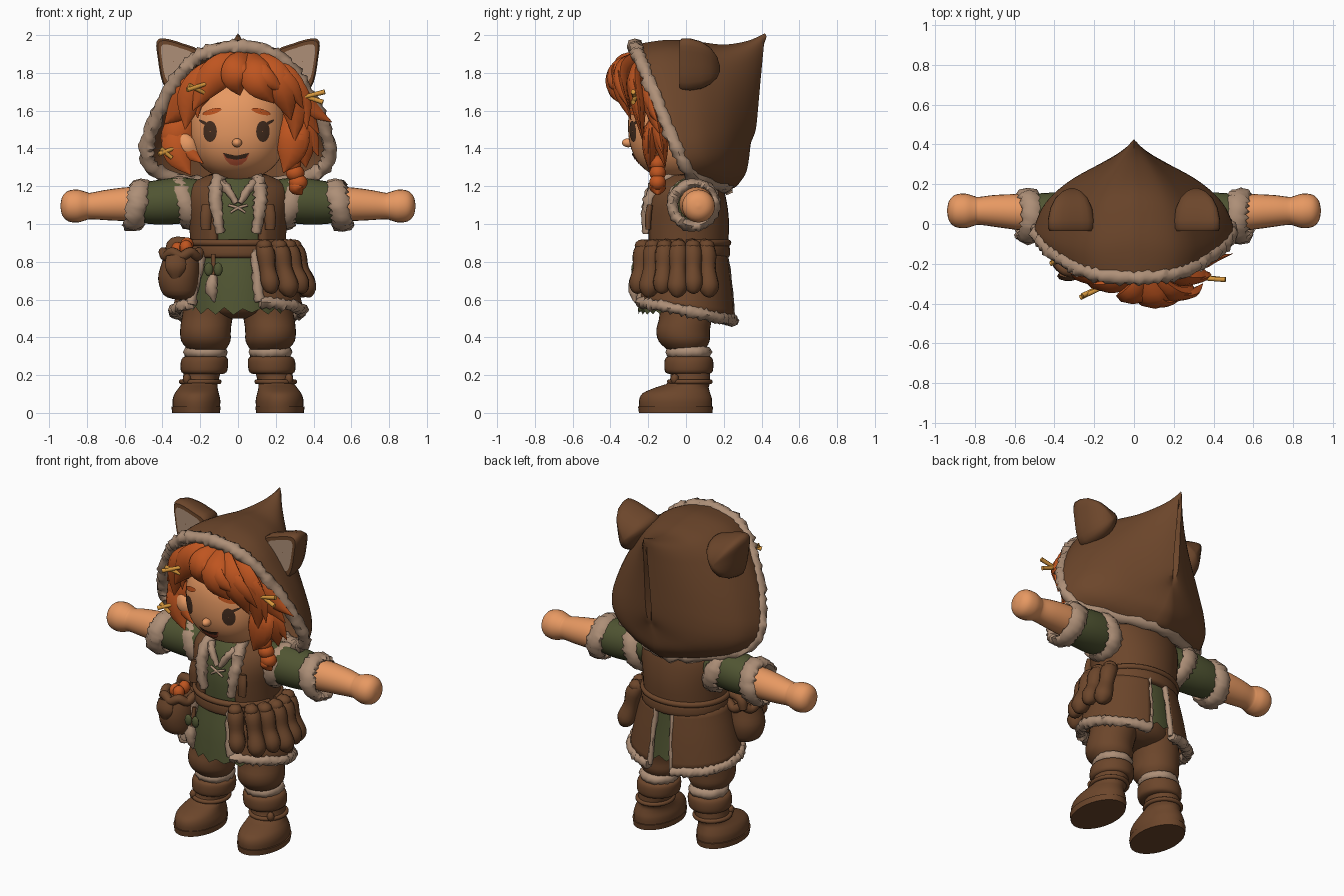
import bpy, bmesh, math, random
from mathutils import Vector
from mathutils.bvhtree import BVHTree

if "Cube" in bpy.data.objects:
    bpy.data.objects.remove(bpy.data.objects["Cube"])

random.seed(4)
COL = dict(leather=(.15, .061, .024), fur=(.42, .275, .185), skin=(.82, .325, .125), hair=(.52, .09, .014),
           green=(.08, .09, .032), dark=(.06, .027, .014), gold=(.68, .31, .045), tongue=(.55, .1, .04))
MAT = {}
for k, c in COL.items():
    MAT[k] = bpy.data.materials.new(k)
    MAT[k].diffuse_color = (*c, 1)


def curve(pts, n=4, loop=False):
    """Smooth resample through points of any dimension."""
    out, m = [], len(pts)
    for i in range(m if loop else m - 1):
        q = [pts[(i + d) % m] if loop else pts[min(max(i + d, 0), m - 1)] for d in (-1, 0, 1, 2)]
        for s in range(n):
            t = s / n
            out.append(tuple(.5 * (2 * b + (c - a) * t + (2 * a - 5 * b + 4 * c - d) * t * t
                                   + (3 * b - a - 3 * c + d) * t ** 3) for a, b, c, d in zip(*q)))
    return out if loop else out + [tuple(pts[-1])]


def skin(name, rows, mat, wrap=True, caps=True, loop=False, thick=0, angle=45):
    """Surface through rows of points."""
    n, m = len(rows[0]), len(rows)
    faces = [(i * n + j, i * n + (j + 1) % n, (i + 1) % m * n + (j + 1) % n, (i + 1) % m * n + j)
             for i in range(m if loop else m - 1) for j in range(n if wrap else n - 1)]
    if caps and wrap and not loop:
        faces += [tuple(range(n)), tuple(range((m - 1) * n, m * n))]
    me = bpy.data.meshes.new(name)
    me.from_pydata([tuple(p) for r in rows for p in r], [], faces)
    bm = bmesh.new()
    bm.from_mesh(me)
    bmesh.ops.remove_doubles(bm, verts=bm.verts, dist=1e-5)
    bmesh.ops.recalc_face_normals(bm, faces=bm.faces)
    bm.to_mesh(me)
    bm.free()
    me.materials.append(MAT[mat])
    me.shade_smooth()
    me.set_sharp_from_angle(angle=math.radians(angle))
    ob = bpy.data.objects.new(name, me)
    bpy.context.collection.objects.link(ob)
    if thick:
        mod = ob.modifiers.new("thickness", "SOLIDIFY")
        mod.thickness, mod.offset = thick, 0
    return ob


def loft(name, rings, mat, a0=0, a1=360, seg=32, steps=3, thick=0, ragged=0, caps=True, tilt=0):
    """Stacked ellipses (cx, cy, z, rx, ry); ragged zigzags and tilt slopes the first ring."""
    wrap, rows, rr = a1 - a0 == 360, [], curve(rings, steps)
    for i, (cx, cy, z, rx, ry) in enumerate(rr):
        row = []
        for j in range(seg if wrap else seg + 1):
            a = math.radians(a0 + (a1 - a0) * j / seg)
            dz = random.uniform(.3, 1) * ragged * (-1) ** j if i == 0 else 0
            y = cy + ry * math.sin(a)
            row.append((cx + rx * math.cos(a), y, z + dz + tilt * y * (1 - i / (len(rr) - 1))))
        rows.append(row)
    return skin(name, rows, mat, wrap, caps and not thick, thick=thick)


def tube(name, pts, mat, ref=(0, -1, 0), wide=1, deep=1, n=4, seg=10, loop=False, jag=0):
    """Path of (x, y, z, radius), flattened along ref by deep; jag roughens it into fur."""
    p = curve(pts, n, loop)
    m, rows = len(p), []
    for i in range(m):
        a, b = (p[i - 1], p[(i + 1) % m]) if loop else (p[max(i - 1, 0)], p[min(i + 1, m - 1)])
        t = (Vector(b[:3]) - Vector(a[:3])).normalized()
        u = t.cross(Vector(ref)).normalized()
        v = u.cross(t)
        r = max(p[i][3], .002) * (1 + jag * (.5 if i % 2 else -.3))
        rows.append([Vector(p[i][:3]) + r * random.uniform(1 - jag, 1 + jag) *
                     (u * math.cos(k * math.tau / seg) * wide + v * math.sin(k * math.tau / seg) * deep)
                     for k in range(seg)])
    return skin(name, rows, mat, loop=loop, angle=60)


def ball(name, c, r, mat, box=1.0, seg=24):
    pw = lambda q: math.copysign(abs(q) ** box, q)
    rows = []
    for i in range(seg // 2 + 1):
        f = .02 + (math.pi - .04) * i / (seg // 2)
        rows.append([(c[0] + r[0] * pw(math.sin(f) * math.cos(j * math.tau / seg)),
                      c[1] + r[1] * pw(math.sin(f) * math.sin(j * math.tau / seg)),
                      c[2] + r[2] * pw(math.cos(f))) for j in range(seg)])
    return skin(name, rows, mat)


def arc(rx, ry, z, r, a0, a1, n=14, tilt=0):
    ang = [math.radians(a0 + (a1 - a0) * i / n) for i in range(n + 1)]
    return [(rx * math.cos(a), ry * math.sin(a), z + tilt * ry * math.sin(a), r) for a in ang]


# head and face plates laid on its surface
head = ball("head", (0, -.045, 1.52), (.262, .262, .285), "skin", .87, 48)
tree = BVHTree.FromPolygons([v.co for v in head.data.vertices], [tuple(f.vertices) for f in head.data.polygons])


def plate(name, outline, mat, off=.005):
    n, rows = len(outline), []
    cx, cz = (sum(p[k] for p in outline) / n for k in (0, 1))
    for s in (1, .7, .4, .05):
        row = []
        for x, z in outline:
            x, z = cx + (x - cx) * s, cz + (z - cz) * s
            hit = tree.ray_cast(Vector((x, -1, z)), Vector((0, 1, 0)))[0]
            row.append((x, (hit.y if hit else -.2) - off, z))
        rows.append(row)
    return skin(name, rows, mat, caps=False)


def oval(cx, cz, rx, rz, tilt=0, n=20):
    return [(cx + rx * math.cos(k * math.tau / n), cz + rz * math.sin(k * math.tau / n)
             + tilt * rx * math.cos(k * math.tau / n)) for k in range(n)]


for s in (-1, 1):
    x = s * .14 - .008
    plate("eye", oval(x, 1.49, .036, .056), "dark")
    plate("eyelash", oval(x + s * .03, 1.535, .03, .009, s * .5), "dark", .007)
    plate("eyebrow", oval(x - s * .01, 1.595, .05, .015, -s * .25), "hair", .008)
    tube("side_ear", [(s * .22, -.15, 1.37, .03), (s * .265, -.165, 1.41, .046), (s * .295, -.155, 1.46, .036),
                      (s * .32, -.13, 1.52, .003)], "skin", deep=.5)
ball("nose", (-.005, -.305, 1.43), (.026, .034, .024), "skin")
plate("mouth", [(-.08, 1.375), (-.045, 1.362), (-.01, 1.358), (.025, 1.362), (.06, 1.375),
                (.045, 1.338), (.02, 1.315), (-.01, 1.308), (-.04, 1.315), (-.065, 1.338)], "tongue")
plate("mouth_line", [(-.08, 1.377), (-.045, 1.366), (-.01, 1.362), (.025, 1.366), (.06, 1.377),
                     (.04, 1.349), (-.01, 1.34), (-.06, 1.349)], "dark", .008)
loft("neck", [(0, .01, 1.1, .09, .09), (0, 0, 1.2, .08, .08), (0, 0, 1.32, .09, .09)], "skin")

# hair: scalp, swept locks and a braid
ball("scalp", (0, .03, 1.58), (.285, .265, .285), "hair")
LOCKS = [[(.06, -.25, 1.88), (.01, -.345, 1.83), (-.01, -.36, 1.76), (.01, -.33, 1.68)],
         [(.06, -.25, 1.89), (.08, -.36, 1.82), (.12, -.385, 1.73), (.19, -.35, 1.64)],
         [(.08, -.25, 1.88), (.17, -.34, 1.80), (.24, -.34, 1.69), (.28, -.29, 1.55)],
         [(.10, -.22, 1.86), (.24, -.27, 1.76), (.30, -.25, 1.62), (.30, -.23, 1.44)],
         [(.12, -.17, 1.84), (.27, -.20, 1.71), (.34, -.17, 1.58), (.43, -.14, 1.48)],
         [(.22, -.11, 1.66), (.30, -.15, 1.53), (.34, -.13, 1.42), (.36, -.11, 1.30)],
         [(.23, -.10, 1.62), (.29, -.18, 1.5), (.28, -.19, 1.38), (.24, -.19, 1.27)],
         [(.03, -.25, 1.88), (-.08, -.30, 1.82), (-.16, -.30, 1.74), (-.24, -.29, 1.60)],
         [(.0, -.23, 1.86), (-.16, -.27, 1.77), (-.25, -.25, 1.66), (-.28, -.24, 1.50)],
         [(-.02, -.20, 1.85), (-.21, -.22, 1.73), (-.30, -.18, 1.62), (-.39, -.15, 1.53)],
         [(-.23, -.08, 1.60), (-.31, -.13, 1.46), (-.31, -.15, 1.36), (-.25, -.17, 1.26)],
         [(-.22, -.09, 1.64), (-.31, -.13, 1.5), (-.33, -.11, 1.4), (-.37, -.10, 1.33)]]
for lk in LOCKS:
    for dx, dz, w in ((0, 0, 1), (.022, .03, .6)):
        tube("hair_lock", [(x + dx * i, y - .01 * (w < 1) * (i > 0), z + dz * (i - 1), w * r)
                           for i, ((x, y, z), r) in enumerate(zip(lk, (.05, .085, .075, .002)))],
             "hair", deep=.5, seg=8)
for i in range(3):
    ball("braid", (.285 + .017 * i, -.15, 1.32 - .05 * i), (.05, .045, .045), "hair", seg=14)
tube("braid_tip", [(.32, -.15, 1.23, .03), (.315, -.15, 1.19, .045), (.34, -.15, 1.155, .003)], "hair")
for a, b in (((.30, -.27, 1.66), (.46, -.28, 1.70)), ((.31, -.26, 1.69), (.45, -.28, 1.645)),
             ((-.16, -.32, 1.745), (-.27, -.37, 1.71)), ((-.18, -.32, 1.695), (-.26, -.36, 1.735)),
             ((-.34, -.17, 1.40), (-.42, -.2, 1.37)), ((-.35, -.18, 1.35), (-.41, -.19, 1.40))):
    tube("hair_pin", [(*a, .01), (*b, .013)], "gold", ref=(0, .3, 1))

# hood: egg-shaped sections from the face opening back to the peak
half = curve([(0, 0), (.02, .22), (.06, .40), (.13, .54), (.22, .65), (.34, .77), (.48, .88), (.62, .96),
              (.74, 1), (.85, .96), (.93, .78), (.98, .42), (1, 0)], 3)
egg = half + [(f, -w) for f, w in half[-2:0:-1]]
sections = [(-.27, 1.94, .22, 1.2, .485, 0), (-.1, 1.965, .25, 1.2, .49, .08), (.06, 1.955, .28, 1.23, .44, .07),
            (.2, 1.94, .31, 1.28, .325, .05), (.33, 1.96, .325, 1.36, .16, .03), (.42, 2.0, .335, 1.46, 0, 0)]
hood_rows = [[(hw * w, yt + (yb - yt) * (.62 * f + .38 * f ** 20) - b * abs(w), zt + (zb - zt) * f) for f, w in egg]
             for yt, zt, yb, zb, hw, b in curve(sections, 5)]
hood_rows[-1] = [(0, .42 - .08 * min(1, f * 2.5), 2.0 - .54 * f) for f, w in egg]
skin("hood", hood_rows, "leather", caps=False, thick=.02)
tube("hood_trim", [(*p, .036) for p in hood_rows[0][::2]], "fur", n=3, seg=8, loop=True, jag=.24)

# animal ears on the hood
for s in (-1, 1):
    ear = curve([(.20, 1.90), (.29, 1.955), (.42, 1.98), (.425, 1.88), (.385, 1.72), (.28, 1.73)], 4, True)
    at = lambda k, y, cx, cz: [(s * (cx + (x - cx) * k), y, cz + (z - cz) * k) for x, z in ear]
    skin("hood_ear", [at(k, y, .31, 1.82) for k, y in
                      ((.93, -.035), (1, -.02), (1, .02), (.9, .08), (.7, .13), (.4, .165), (.1, .18))], "leather")
    skin("ear_lining", [at(k, -.04, .34, 1.86) for k in (.74, .4, .02)], "fur", caps=False)

# torso, vest with open front, collar
loft("shirt", [(0, 0, .8, .22, .19), (0, 0, 1.0, .225, .2), (0, 0, 1.12, .23, .18), (0, 0, 1.2, .2, .14),
               (0, 0, 1.26, .1, .08)], "green")
VEST = [(0, 0, .86, .235, .205), (0, 0, 1.0, .245, .213), (0, 0, 1.12, .26, .2), (0, .01, 1.2, .24, .165),
        (0, .02, 1.25, .14, .11)]
loft("vest", VEST, "leather", -62, 242, thick=.03)
for s in (-1, 1):
    tube("vest_trim", [(s * .095, -.205, .95, .024), (s * .11, -.205, 1.05, .03), (s * .12, -.185, 1.14, .036),
                       (s * .11, -.14, 1.22, .035), (s * .09, -.06, 1.26, .03)], "fur", n=5, jag=.2)
    tube("collar", [(s * .1, -.12, 1.23, .022), (s * .06, -.175, 1.19, .024), (s * .01, -.195, 1.11, .014)],
         "fur", n=5, jag=.2)
    tube("vest_strap", [(s * .165, -.19, 1.1, .026), (s * .17, -.2, 1.04, .03), (s * .17, -.2, .97, .026)],
         "leather", deep=.6)
    tube("lace", [(s * .05, -.2, 1.1, .007), (0, -.212, 1.085, .008), (-s * .04, -.21, 1.06, .006)], "fur", ref=(0, 0, 1))
    # arms: sleeve, fur rings, bare forearm and rounded fist
    tube("sleeve", [(s * .17, .02, 1.13, .1), (s * .3, .03, 1.125, .122), (s * .42, .04, 1.115, .118),
                    (s * .52, .045, 1.11, .105)], "green", ref=(0, 0, 1), seg=24)
    tube("arm", [(s * .48, .05, 1.105, .088), (s * .58, .06, 1.105, .09), (s * .7, .066, 1.1, .08),
                 (s * .78, .066, 1.095, .07), (s * .805, .066, 1.095, .075), (s * .85, .066, 1.095, .087),
                 (s * .9, .066, 1.095, .08), (s * .93, .066, 1.095, .05), (s * .94, .066, 1.095, .005)],
         "skin", ref=(0, 0, 1), seg=24)
    for nm, x, cz, rad, lean, w, d in (("armhole_trim", .28, 1.11, .118, -.03, .7, 1.35),
                                       ("sleeve_cuff", .535, 1.10, .11, .02, .85, 1.5)):
        ring = [(s * (x - lean * math.sin(k * math.tau / 14)), .04 + rad * math.cos(k * math.tau / 14),
                 cz + rad * math.sin(k * math.tau / 14), .035) for k in range(14)]
        tube(nm, ring, "fur", ref=(1, 0, 0), wide=w, deep=d, n=3, seg=8, loop=True, jag=.17)

# tunic, coat flaps with fur edges, belt
loft("tunic", [(0, -.01, .54, .265, .245), (0, -.01, .7, .25, .225), (0, 0, .86, .225, .2)], "green",
     seg=34, ragged=.025, caps=False)
FLAP = [(0, 0, .54, .335, .252), (0, 0, .70, .298, .235), (0, 0, .86, .25, .21)]
for a0, a1, hi in ((-70, 76, 1), (102, 222, 0)):
    loft("coat_flap", FLAP, "leather", a0, a1, thick=.025, tilt=-.2)
    tube("flap_hem", arc(.338, .255, .54, .029, a0, a1, tilt=-.2), "fur", ref=(0, 0, 1), n=3, seg=8, jag=.24)
    for a in (a0, a1):
        r = .027 if math.sin(math.radians(a)) < 0 else .015
        tube("flap_edge", [(rx * math.cos(math.radians(a)), ry * math.sin(math.radians(a)),
                            z - .2 * ry * math.sin(math.radians(a)) * (1 - i / 2), r)
                           for i, (_, _, z, rx, ry) in enumerate(FLAP)], "fur", n=5, seg=8, jag=.2)
loft("belt", [(0, 0, .82, .25, .218), (0, 0, .835, .265, .232), (0, 0, .885, .262, .23), (0, 0, .9, .245, .215)],
     "leather")
tube("belt_fold", arc(.255, .222, .90, .018, 0, 348, 24), "leather", ref=(0, 0, 1))

# drooping leather pouches on one hip
for i, a in enumerate((-62, -43, -26, -9, 8, 25)):
    c, s = math.cos(math.radians(a)), math.sin(math.radians(a))
    d, r = .02 * (i % 2), .94 + .1 * (i % 2)
    tube("hip_pouch", [(.26 * c, .23 * s, .90, .03), (.31 * c, .26 * s, .85, .05), (.335 * c, .27 * s, .76, .044),
                       (.365 * c, .285 * s, .69 - d, .053 * r), (.375 * c, .29 * s, .645 - d, .032),
                       (.375 * c, .29 * s, .63 - d, .004)], "leather", ref=(s, -c, 0))
    ball("pouch_knot", (.3 * c, .26 * s, .885), (.042, .042, .034), "leather", seg=12)

# side bag with its contents
loft("side_bag", [(-.30, -.15, .60, .03, .03), (-.31, -.155, .625, .085, .085), (-.315, -.155, .71, .108, .11),
                  (-.305, -.155, .79, .10, .10), (-.30, -.15, .85, .085, .085)], "leather")
tube("bag_rim", [(-.30 + .095 * math.cos(k * math.pi / 6), -.15 + .095 * math.sin(k * math.pi / 6),
                  .84 + .012 * (-1) ** k, .026) for k in range(12)], "leather", ref=(0, 0, 1), loop=True)
tube("bag_flap", [(-.33, -.25, .83, .05), (-.33, -.265, .77, .055), (-.33, -.255, .71, .02)], "leather", deep=.4)
for x, y, z in ((-.32, -.17, .865), (-.275, -.2, .875), (-.27, -.15, .89)):
    ball("bag_food", (x, y, z), (.035, .035, .04), "hair", seg=14)
tube("bag_strap", [(-.36, -.06, .84, .025), (-.34, -.06, .90, .03), (-.25, -.09, .90, .025)], "leather")

# hanging charm
tube("charm_cord", [(-.13, -.25, .84, .012), (-.13, -.268, .73, .012)], "leather")
tube("charm_tail", [(-.13, -.27, .73, .02), (-.14, -.275, .66, .034), (-.125, -.27, .585, .004)], "fur", jag=.15)
for dx in (-.025, .025):
    ball("charm_leaf", (-.13 + dx, -.275, .76), (.024, .015, .036), "green", seg=12)

# hips, legs and boots
loft("trouser_hips", [(0, 0, .50, .06, .08), (0, 0, .53, .2, .14), (0, 0, .60, .23, .17), (0, 0, .8, .2, .17)], "leather")
for s in (-1, 1):
    loft("trouser_leg", [(s * .165, 0, .335, .10, .10), (s * .17, -.01, .38, .13, .135), (s * .172, -.015, .44, .134, .142),
                         (s * .16, 0, .52, .135, .14), (s * .13, 0, .66, .14, .15)], "leather")
    tube("sock_fur", [(s * .172 + .084 * math.cos(k * math.pi / 6), .015 + .088 * math.sin(k * math.pi / 6), .322, .032)
                      for k in range(12)], "fur", ref=(0, 0, 1), n=3, seg=8, loop=True, jag=.12)
    loft("boot_cuff", [(s * .18, .015, .205, .095, .10), (s * .18, .015, .217, .12, .125), (s * .178, .015, .26, .126, .13),
                       (s * .175, .015, .292, .118, .122), (s * .175, .015, .302, .09, .095)], "leather")
    loft("boot", [(s * .22, -.055, .03, .125, .192), (s * .22, -.055, .07, .126, .193), (s * .218, -.05, .105, .116, .178),
                  (s * .21, -.02, .135, .102, .14), (s * .20, .02, .165, .095, .108), (s * .185, .02, .24, .10, .105)],
         "leather")
    loft("boot_sole", [(s * .222, -.055, 0, .126, .194), (s * .222, -.055, .035, .131, .199)], "leather", steps=1)
    tube("boot_strap", [(s * .20 + .10 * math.cos(k * math.pi / 6), .02 + .108 * math.sin(k * math.pi / 6), .165, .013)
                        for k in range(12)], "leather", ref=(0, 0, 1), loop=True)
    ball("boot_buckle", (s * .27, -.06, .18), (.022, .022, .028), "leather", seg=12)

for m in bpy.data.materials:
    if m.users and not m.is_grease_pencil:
        m.use_nodes = True
        m.node_tree.nodes["Principled BSDF"].inputs["Base Color"].default_value = m.diffuse_color
